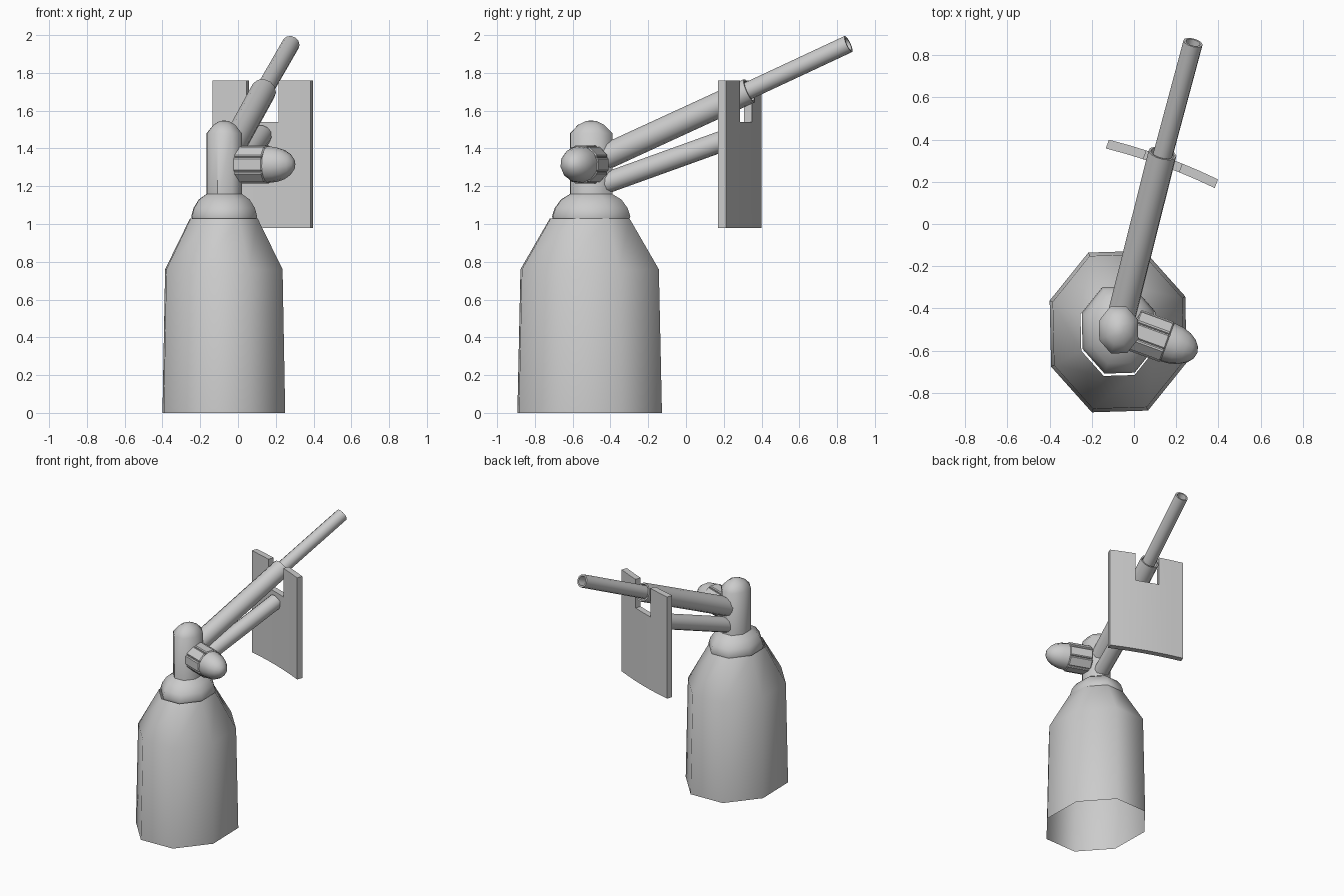
import bpy, bmesh, math
from mathutils import Vector, Matrix

if "Cube" in bpy.data.objects:
    bpy.data.objects.remove(bpy.data.objects["Cube"])

grey = bpy.data.materials.new("plain grey")
grey.use_nodes = True
COLOUR = (0.6, 0.6, 0.6, 1)
grey.diffuse_color = COLOUR
grey.node_tree.nodes["Principled BSDF"].inputs["Base Color"].default_value = COLOUR


def finish(name, bm, matrix, angle=50):
    bm.transform(matrix)
    mesh = bpy.data.meshes.new(name)
    bm.to_mesh(mesh)
    bm.free()
    mesh.materials.append(grey)
    ob = bpy.data.objects.new(name, mesh)
    bpy.context.collection.objects.link(ob)
    bpy.ops.object.select_all(action="DESELECT")
    ob.select_set(True)
    bpy.context.view_layer.objects.active = ob
    bpy.ops.object.shade_smooth_by_angle(angle=math.radians(angle))
    return ob


def lathe(name, profile, matrix, sides=8, start=-21, rx=1, ry=1):
    """Sweep (radius, height) points around z; a zero radius closes the end."""
    bm = bmesh.new()
    rings = []
    for r, z in profile:
        if r == 0:
            rings.append([bm.verts.new((0, 0, z))] * sides)
            continue
        ring = []
        for i in range(sides):
            a = math.radians(start) + math.tau * i / sides
            ring.append(bm.verts.new((r * rx * math.cos(a), r * ry * math.sin(a), z)))
        rings.append(ring)
    for low, high in zip(rings, rings[1:]):
        for i in range(sides):
            j = (i + 1) % sides
            corners = list(dict.fromkeys((low[i], low[j], high[j], high[i])))
            bm.faces.new(corners)
    return finish(name, bm, matrix)


def along(a, b):
    """Matrix taking local z onto the line from a to b, and the length."""
    a, d = Vector(a), Vector(b) - Vector(a)
    return Matrix.Translation(a) @ d.to_track_quat("Z", "Y").to_matrix().to_4x4(), d.length


# Base shell, collar and post: eight-sided, slightly deeper than wide
base_at = Matrix.Translation((-0.075, -0.51, 0))
post_at = Matrix.Translation((-0.073, -0.502, 0))
lathe("base_shell", [(1, 0), (0.957, 0.76), (0.55, 1.03)], base_at, rx=0.348, ry=0.41)
lathe("collar", [(0.95, 1.01), (1, 1.04), (0.93, 1.085), (0.77, 1.13), (0.53, 1.16)],
      post_at, rx=0.187, ry=0.222)
lathe("post", [(1, 1.1), (1, 1.48), (0.62, 1.525), (0.25, 1.545), (0, 1.548)],
      post_at, rx=0.1, ry=0.12)

# Barrel sleeve with an open mouth, and the thinner muzzle tube inside it
breech, mouth, tip = (-0.068, -0.47, 1.335), (0.135, 0.335, 1.705), (0.28, 0.86, 1.953)
m, n = along(breech, mouth)
lathe("barrel_sleeve", [(0.068, 0), (0.068, n), (0.057, n), (0.057, n - 0.15)], m, sides=12)
m, n = along((0.10, 0.19, 1.64), tip)
lathe("muzzle_tube", [(0.047, 0), (0.047, n), (0.035, n), (0.035, n - 0.2), (0, n - 0.2)],
      m, sides=12)

# Brace below the barrel, running to the shield
m, n = along((-0.068, -0.47, 1.2), (0.125, 0.28, 1.47))
lathe("lower_brace", [(0.056, 0), (0.056, n), (0, n)], m, sides=12)

# Notched shield, gently bowed: columns of a plate, the middle ones cut lower
bm = bmesh.new()
HALF, THICK = 0.275, 0.022
stops = [-HALF, -0.18, -0.09, 0, 0.09, 0.18, HALF]


def bow(x):
    return 0.014 * (1 - (x / HALF) ** 2)


levels = [0.98, 1.54, 1.76]
grid = {(i, k): bm.verts.new((x, bow(x) - THICK, z))
        for i, x in enumerate(stops) for k, z in enumerate(levels)}
for i, (x0, x1) in enumerate(zip(stops, stops[1:])):
    for k in range(2):
        if k == 1 and abs(x0 + x1) / 2 < 0.09:
            continue
        bm.faces.new((grid[i, k], grid[i + 1, k], grid[i + 1, k + 1], grid[i, k + 1]))
ext = bmesh.ops.extrude_face_region(bm, geom=bm.faces[:], use_keep_orig=True)
bmesh.ops.translate(bm, vec=(0, 2 * THICK, 0),
                    verts=[v for v in ext["geom"] if isinstance(v, bmesh.types.BMVert)])
bmesh.ops.delete(bm, geom=[v for v in bm.verts if not v.link_faces], context="VERTS")
bmesh.ops.recalc_face_normals(bm, faces=bm.faces[:])
turn = Matrix.Rotation(math.radians(-20), 4, "Z")
finish("shield", bm, Matrix.Translation((0.132, 0.285, 0)) @ turn)

# Side lamp: core, rounded nose and eight raised panels around it
m, n = along((-0.02, -0.495, 1.315), (0.3, -0.612, 1.315))
lathe("lamp_core", [(0, 0), (0.088, 0.02), (0.088, 0.2)], m, start=22.5)
nose = [(0.098 * math.cos(t), 0.19 + (n - 0.19) * math.sin(t))
        for t in (math.pi / 2 * i / 5 for i in range(5))]
lathe("lamp_nose", [(0, 0.19)] + nose + [(0, n)], m, sides=12)
bm = bmesh.new()
for i in range(8):
    spin = Matrix.Rotation(math.tau * i / 8, 4, "Z")
    bmesh.ops.create_cube(bm, size=1, matrix=spin @ Matrix.Translation((0.09, 0, 0.105))
                          @ Matrix.Diagonal((0.022, 0.072, 0.17, 1)))
bmesh.ops.bevel(bm, geom=bm.edges[:], offset=0.006, segments=1, affect="EDGES")
finish("lamp_panels", bm, m, 30)
